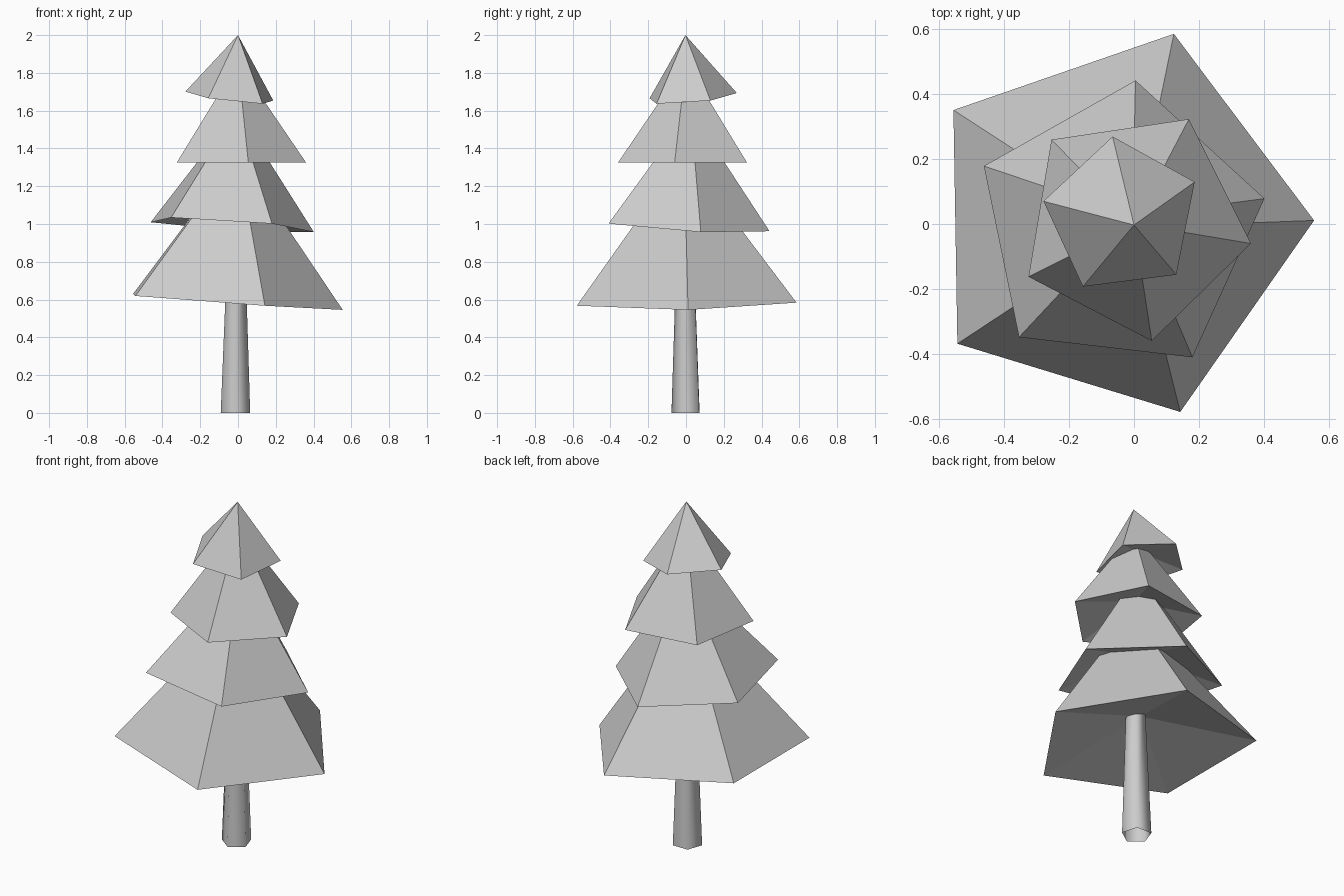
import bpy
import bmesh
from math import cos, sin, radians, tau
from mathutils import Vector

SIDES = 5
HOLLOW = 0.2  # depth of each tier's underside as a share of its height

default = bpy.data.objects.get("Cube")
if default:
    bpy.data.objects.remove(default, do_unlink=True)

grey = bpy.data.materials.new("plain_grey")
grey.use_nodes = True
grey.diffuse_color = (0.604, 0.604, 0.604, 1)
grey.node_tree.nodes["Principled BSDF"].inputs["Base Color"].default_value = grey.diffuse_color


def ring(bm, centre, axis, radius, angle):
    """Add a regular ring of vertices square to the axis."""
    turn = Vector((0, 0, 1)).rotation_difference(axis)
    verts = []
    for i in range(SIDES):
        a = radians(angle) + tau * i / SIDES
        verts.append(bm.verts.new(centre + turn @ Vector((radius * cos(a), radius * sin(a), 0))))
    return verts


def finish(name, bm):
    mesh = bpy.data.meshes.new(name)
    bm.to_mesh(mesh)
    bm.free()
    mesh.materials.append(grey)
    obj = bpy.data.objects.new(name, mesh)
    bpy.context.collection.objects.link(obj)


def branch_tier(name, base, apex, radius, angle):
    """Leaning five-sided pyramid with a shallow hollow underside."""
    base, apex = Vector(base), Vector(apex)
    bm = bmesh.new()
    rim = ring(bm, base, apex - base, radius, angle)
    tip = bm.verts.new(apex)
    hollow = bm.verts.new(base.lerp(apex, HOLLOW))
    for i in range(SIDES):
        j = (i + 1) % SIDES
        bm.faces.new((rim[i], rim[j], tip))
        bm.faces.new((rim[j], rim[i], hollow))
    finish(name, bm)


def tapered_trunk(name, base, top, base_radius, top_radius, angle):
    """Smooth-sided tapered tube, open at both ends."""
    base, top = Vector(base), Vector(top)
    bm = bmesh.new()
    low = ring(bm, base, top - base, base_radius, angle)
    high = ring(bm, top, top - base, top_radius, angle)
    for i in range(SIDES):
        j = (i + 1) % SIDES
        bm.faces.new((low[i], low[j], high[j], high[i])).smooth = True
    finish(name, bm)


# Trunk, running up inside the lowest branches
tapered_trunk("trunk", (-0.013, 0.005, 0), (-0.009, 0, 0.85), 0.082, 0.05, 53)

# Branch tiers, each leaning and turned a little differently
branch_tier("bottom_branches", (-0.056, 0, 0.589), (0, -0.01, 1.37), 0.612, 1)
branch_tier("lower_branches", (-0.046, -0.012, 0.993), (-0.005, 0.025, 1.6), 0.458, 11.5)
branch_tier("upper_branches", (0.001, 0, 1.325), (0, 0, 1.855), 0.364, -9.5)
branch_tier("top_branches", (-0.037, 0.024, 1.67), (0, -0.003, 2), 0.248, 25)
